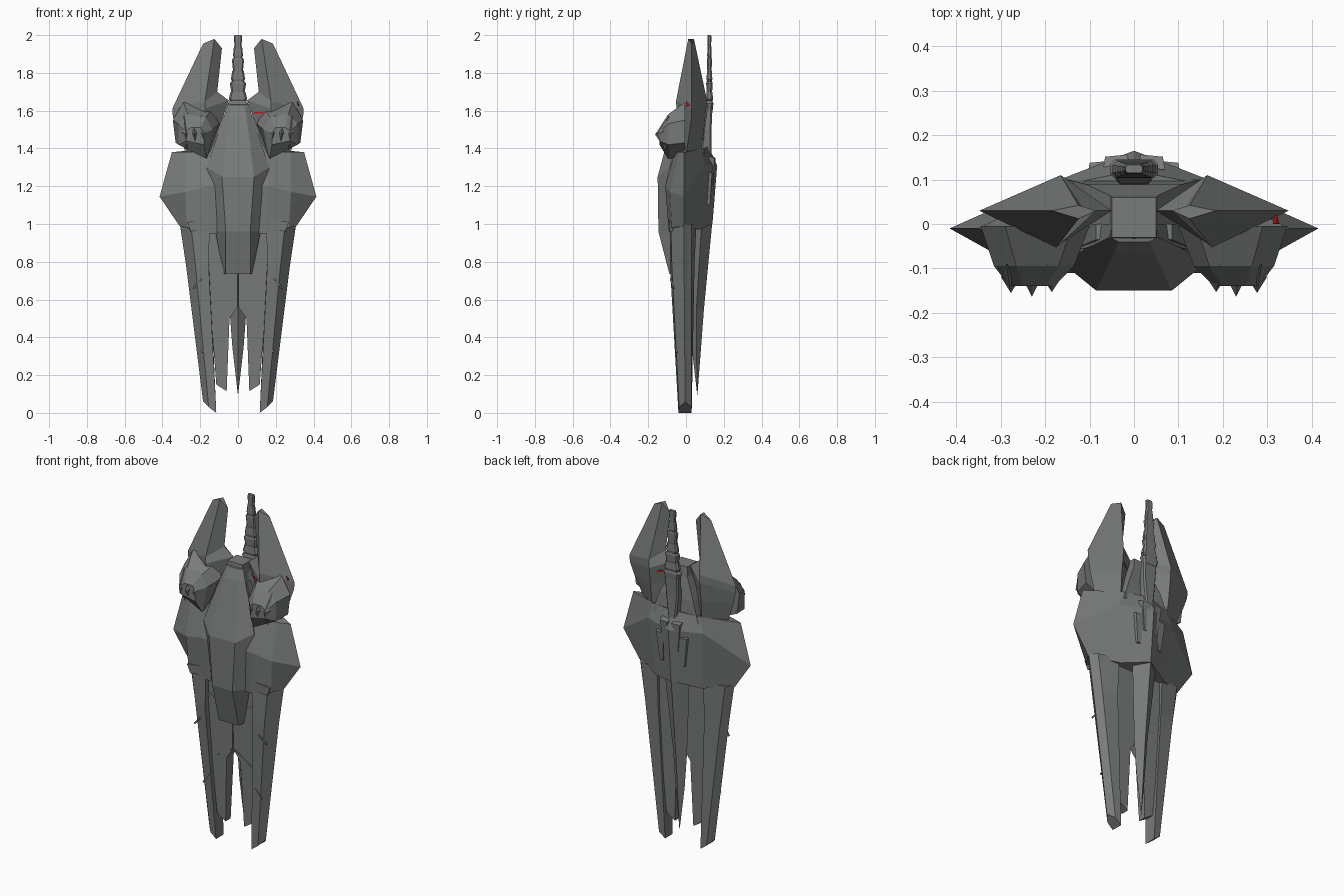
import bpy, bmesh, math
from mathutils import Vector


def material(name, rgb):
    m = bpy.data.materials.new(name)
    m.diffuse_color = (*rgb, 1)
    return m


GREY = material("hull grey", (0.19, 0.2, 0.197))
RED = material("signal red", (0.6, 0.008, 0.008))


def loft(name, rings, mirror=False, mat=GREY):
    """Skin a stack of equal-length point rings, optionally copied across x = 0."""
    bm = bmesh.new()
    for s in ((1, -1) if mirror else (1,)):
        vs = [[bm.verts.new((s * x, y, z)) for x, y, z in r] for r in rings]
        n = len(rings[0])
        for a, b in zip(vs, vs[1:]):
            for i in range(n):
                j = (i + 1) % n
                bm.faces.new((a[i], a[j], b[j], b[i]))
        bm.faces.new(vs[0])
        bm.faces.new(vs[-1])
    bmesh.ops.remove_doubles(bm, verts=bm.verts, dist=1e-5)
    bmesh.ops.dissolve_degenerate(bm, edges=bm.edges, dist=1e-5)
    bmesh.ops.recalc_face_normals(bm, faces=bm.faces)
    me = bpy.data.meshes.new(name)
    bm.to_mesh(me)
    bm.free()
    me.materials.append(mat)
    ob = bpy.data.objects.new(name, me)
    bpy.context.collection.objects.link(ob)
    return ob


def sym(half):
    """Close a half ring (first and last point on x = 0) by reflection."""
    return half + [(-x, y, z) for x, y, z in reversed(half[1:-1])]


def slab(w, y0, y1, z, c=0.0):
    """Level rectangle ring with corners cut by c."""
    return [(-w + c, y0, z), (w - c, y0, z), (w, y0 + c, z), (w, y1 - c, z),
            (w - c, y1, z), (-w + c, y1, z), (-w, y1 - c, z), (-w, y0 + c, z)]


def strip(name, p, q, w=0.008, t=0.008):
    """Thin raised panel line between two points on the front side."""
    p, q = Vector(p), Vector(q)
    side = (q - p).cross(Vector((0, 1, 0))).normalized() * w / 2
    d = Vector((0, t / 2, 0))
    ring = lambda c: [c - side - d, c + side - d, c + side + d, c - side + d]
    return loft(name, [ring(p), ring(q)], True)


# wide shoulder body with sharp side edges
loft("shoulder_body", [
    sym([(0, .12, 1.41), (.15, .09, 1.40), (.35, -.01, 1.38), (.28, -.035, 1.38), (.15, -.06, 1.38), (0, -.06, 1.38)]),
    sym([(0, .165, 1.31), (.18, .095, 1.31), (.415, -.01, 1.145), (.28, -.085, 1.17), (.16, -.11, 1.2), (0, -.11, 1.2)]),
    sym([(0, .14, 1.0), (.15, .07, .97), (.31, -.01, .99), (.27, -.075, .98), (.15, -.09, .95), (0, -.09, .95)]),
])

# neck between the upper fins
loft("neck", [
    slab(.05, -.03, .06, 1.655),
    slab(.055, -.035, .065, 1.6),
    slab(.11, -.055, .09, 1.48),
    slab(.15, -.06, .10, 1.36),
])

# faceted front armour plate
loft("front_armour", [
    sym([(0, .0, 1.64), (.05, .0, 1.64), (.055, -.03, 1.635), (.035, -.04, 1.63), (0, -.04, 1.63)]),
    sym([(0, .0, 1.57), (.07, .0, 1.57), (.075, -.04, 1.57), (.045, -.065, 1.57), (0, -.065, 1.57)]),
    sym([(0, .0, 1.29), (.155, .0, 1.30), (.165, -.085, 1.30), (.085, -.15, 1.25), (0, -.15, 1.25)]),
    sym([(0, .0, .96), (.115, .0, .96), (.12, -.08, .96), (.065, -.146, .96), (0, -.146, .96)]),
    sym([(0, -.02, .735), (.07, -.02, .735), (.075, -.04, .735), (.065, -.088, .735), (0, -.088, .735)]),
])
# narrow rim behind the armour
loft("armour_rim", [
    slab(.085, -.035, .0, 1.56),
    slab(.178, -.075, .0, 1.30),
    slab(.13, -.075, .0, .96),
])

# diamond-section upper fins
loft("upper_fins", [
    [(.085, .03, 1.93), (.125, .012, 1.98), (.185, .03, 1.955), (.125, .042, 1.98)],
    [(.11, .03, 1.70), (.175, -.053, 1.65), (.348, .03, 1.61), (.165, .11, 1.66)],
    [(.05, .03, 1.655), (.175, -.05, 1.61), (.345, .03, 1.57), (.165, .107, 1.61)],
    [(.09, .03, 1.53), (.17, -.04, 1.5), (.325, .02, 1.5), (.165, .095, 1.5)],
    [(.10, .02, 1.36), (.16, -.04, 1.36), (.27, .0, 1.36), (.16, .08, 1.36)],
], True)

# angular pods in front of the fins
back = [(.29, 1.645), (.14, 1.61), (.1, 1.53), (.175, 1.36), (.33, 1.43), (.345, 1.55)]
mid = [(.265, 1.58), (.17, 1.565), (.135, 1.5), (.167, 1.345), (.315, 1.42), (.315, 1.53)]
nose = [(.25, 1.51), (.2, 1.51), (.18, 1.48), (.18, 1.42), (.275, 1.44), (.28, 1.49)]
loft("front_pods", [[(x, y, z) for x, z in pts]
                    for pts, y in ((back, -.005), (mid, -.095), (nose, -.14))], True)

# three pointed claws on each pod
for i, (x, y) in enumerate(((.185, -.153), (.23, -.164), (.277, -.155))):
    top, low = (x + .01, -.09, 1.575), (x - .008, -.105, 1.385)
    loft(f"pod_claw_{i}", [
        [top] * 4,
        [(x - .022, -.12, 1.49), (x, y, 1.475), (x + .022, -.12, 1.49), (x, -.09, 1.49)],
        [low] * 4,
    ], True)

# long outer legs
loft("outer_legs", [
    [(.15, -.085, 1.0), (.25, -.08, 1.0), (.308, -.01, 1.0), (.275, .03, 1.0), (.15, .055, 1.0)],
    [(.155, -.085, .78), (.225, -.075, .78), (.275, -.01, .78), (.245, .03, .78), (.15, .045, .78)],
    [(.115, -.04, .0), (.155, -.036, .03), (.185, -.005, .06), (.155, .03, .03), (.115, .03, .0)],
], True)
# collars where the legs meet the shoulder
loft("leg_collars", [
    [(.13, -.09, .975), (.25, -.088, .96), (.25, -.02, .96), (.13, -.02, .975)],
    [(.12, -.094, 1.03), (.27, -.09, 1.01), (.27, -.02, 1.01), (.12, -.02, 1.03)],
], True)

# flat inner panels, ending in slanted tips
outline = [(.002, 1.0), (.17, 1.0), (.165, .8), (.115, .15), (.06, .115), (.045, .5), (.003, .56)]
loft("inner_panels", [
    [(x, -.025 - .035 * z, z) for x, z in outline],
    [(x, .015 + .02 * z, z) for x, z in outline],
], True)

# rear spine blade tapering down to a point
loft("rear_spine", [
    [(0, .15, 1.12), (.09, .09, 1.12), (0, .0, 1.12), (-.09, .09, 1.12)],
    [(0, .095, .55), (.045, .055, .55), (0, .015, .55), (-.045, .055, .55)],
    [(0, .08, .35), (.03, .055, .35), (0, .03, .35), (-.03, .055, .35)],
    [(0, .06, .09)] * 4,
])

# segmented tail antenna, each joint slightly flared
levels = [1.60, 1.65, 1.70, 1.755, 1.81, 1.88, 1.94, 2.0]
for i, (z0, z1) in enumerate(zip(levels, levels[1:])):
    w = .054 - .0055 * i
    t = .021 - .0018 * i
    k = .82 if i < 6 else .9
    loft(f"antenna_segment_{i}", [
        slab(w * k, .124 - t * k, .124 + t * k, z0, t * .5),
        slab(w, .124 - t, .124 + t, z0 + .012 if i % 2 else z1 - .012, t * .5),
        slab(w * k, .124 - t * k, .124 + t * k, z1, t * .5),
    ])
loft("antenna_root", [
    slab(.045, .105, .14, 1.61, .008),
    slab(.04, .09, .135, 1.5, .008),
    slab(.025, .08, .135, 1.36, .008),
])

# small hooks on the rear of the shoulder
for i, (x, z) in enumerate(((.035, 1.3), (.07, 1.22))):
    y = .165 - x * .39
    loft(f"rear_hook_{i}", [
        [(x - .025, y - .02, z + .06), (x + .035, y - .03, z + .06), (x + .03, y, z + .05), (x - .02, y + .005, z + .05)],
        [(x - .01, y - .03, z - .12), (x + .01, y - .03, z - .12), (x + .01, y - .01, z - .12), (x - .01, y - .01, z - .12)],
    ], True)

# raised panel lines on the legs and inner panels
strip("inner_panel_line", (.012, -.045, .56), (.14, -.041, .47))
strip("upper_panel_line", (.10, -.055, .83), (.155, -.055, .86))
strip("leg_line_upper", (.19, -.081, .71), (.235, -.066, .66))
strip("leg_line_lower", (.15, -.058, .38), (.19, -.05, .32))

# red signal blades on one fin
for i, (a, b, c) in enumerate((((.135, .082), (.083, .04), (.135, .056)),
                               ((.135, -.025), (.083, .012), (.135, .004)))):
    loft(f"signal_blade_{i}", [[(x, y, z) for x, y in (a, b, c)] for z in (1.585, 1.594)], mat=RED)
loft("signal_tip", [[(x, .0, z), (x + .008, .0, z - .02), (x + .004, .02, z - .02)]
                    for x, z in ((.312, 1.65), (.318, 1.645))], mat=RED)
